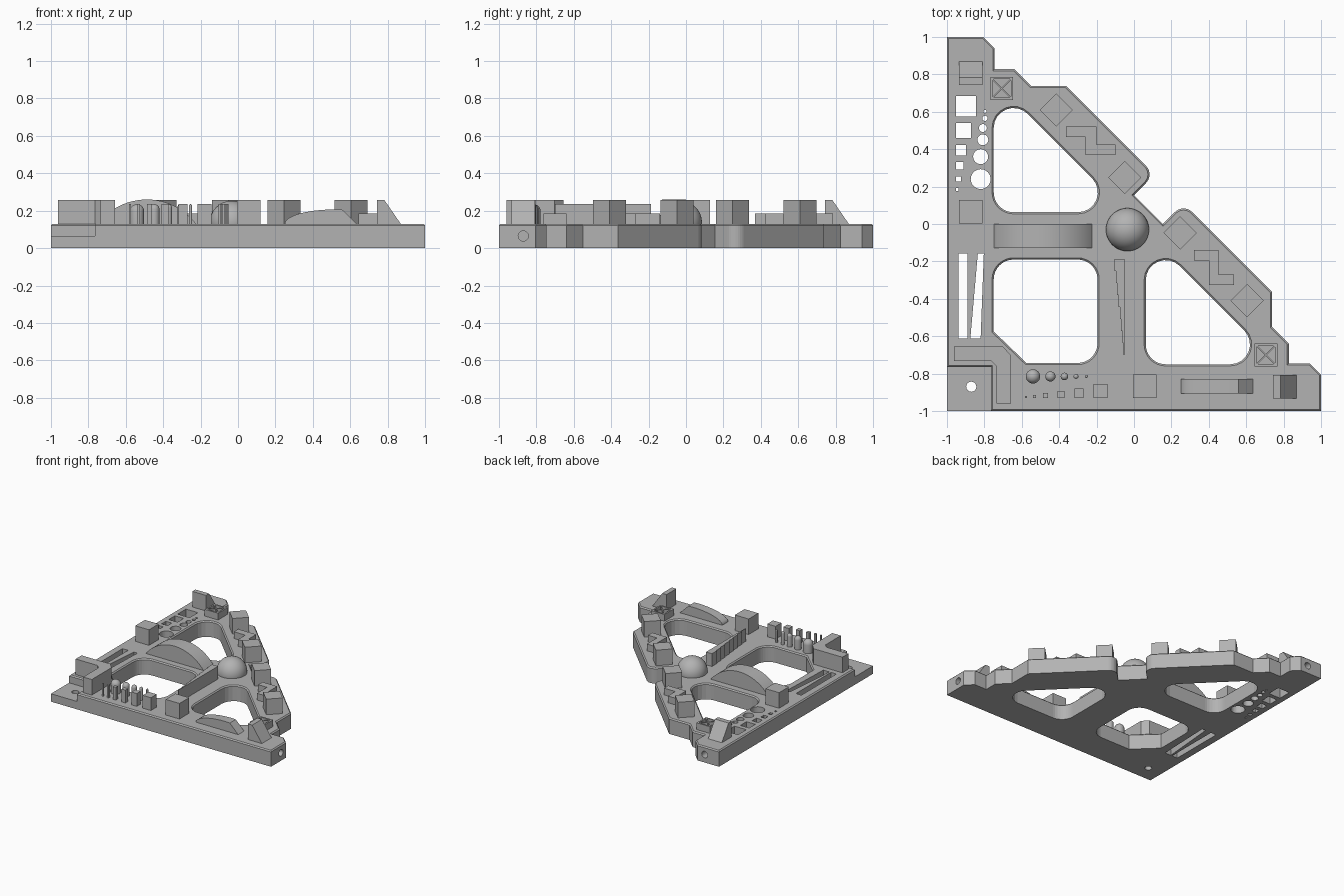
import bpy, bmesh, math
from mathutils import Vector, Matrix

if "Cube" in bpy.data.objects:
    bpy.data.objects.remove(bpy.data.objects["Cube"])

TOP, HIGH, PIN, LOW = 0.13, 0.258, 0.235, 0.185   # plate top and feature heights

grey = bpy.data.materials.new("warm grey plastic")
grey.use_nodes = True
COLOUR = (0.45, 0.45, 0.45, 1)
grey.diffuse_color = COLOUR
grey.node_tree.nodes["Principled BSDF"].inputs["Base Color"].default_value = COLOUR


def finish(name, bm, smooth=False):
    bmesh.ops.recalc_face_normals(bm, faces=bm.faces)
    mesh = bpy.data.meshes.new(name)
    bm.to_mesh(mesh)
    bm.free()
    mesh.materials.append(grey)
    obj = bpy.data.objects.new(name, mesh)
    bpy.context.collection.objects.link(obj)
    if smooth:
        bpy.ops.object.select_all(action="DESELECT")
        obj.select_set(True)
        bpy.context.view_layer.objects.active = obj
        bpy.ops.object.shade_smooth_by_angle(angle=math.radians(35))
    return obj


def add_prism(bm, pts, lo, hi, axis="z"):
    place = {"z": lambda u, v, w: (u, v, w), "y": lambda u, v, w: (u, w, v),
             "x": lambda u, v, w: (w, u, v)}[axis]
    a, b = [[bm.verts.new(place(u, v, w)) for u, v in pts] for w in (lo, hi)]
    bm.faces.new(a)
    bm.faces.new(b[::-1])
    for i in range(len(pts)):
        bm.faces.new((a[i - 1], a[i], b[i], b[i - 1]))


def prism(name, pts, lo, hi, axis="z", smooth=False):
    bm = bmesh.new()
    add_prism(bm, pts, lo, hi, axis)
    return finish(name, bm, smooth)


def rect(x, y, w, d, turn=0):
    m = Matrix.Rotation(turn, 2)
    return [tuple(Vector((x, y)) + m @ Vector((sx * w / 2, sy * d / 2)))
            for sx, sy in ((-1, -1), (1, -1), (1, 1), (-1, 1))]


def circle(x, y, r, n=32):
    return [(x + r * math.cos(2 * math.pi * i / n), y + r * math.sin(2 * math.pi * i / n))
            for i in range(n)]


def rounded(corners, steps=8):
    """Fillet a polygon of (x, y, radius) corners."""
    out = []
    for i, (x, y, r) in enumerate(corners):
        p = Vector((x, y))
        if not r:
            out.append((x, y))
            continue
        a = (Vector(corners[i - 1][:2]) - p).normalized()
        b = (Vector(corners[(i + 1) % len(corners)][:2]) - p).normalized()
        half = a.angle(b) / 2
        c = p + (a + b).normalized() * r / math.sin(half)
        s, e = p + a * r / math.tan(half) - c, p + b * r / math.tan(half) - c
        out += [tuple(c + s.normalized().slerp(e.normalized(), k / steps) * r)
                for k in range(steps + 1)]
    return out


def swap(pts):
    return [(p[1], p[0], *p[2:]) for p in pts]


def cut(obj, cutter):
    """Boolean the cutter out of the object and bake the result."""
    mod = obj.modifiers.new("cut", "BOOLEAN")
    mod.operation, mod.solver, mod.object = "DIFFERENCE", "EXACT", cutter
    bm = bmesh.new()
    bm.from_object(obj, bpy.context.evaluated_depsgraph_get())
    obj.modifiers.clear()
    bpy.data.objects.remove(cutter)
    return bm


# Plate outline, mirrored across the diagonal
half = [(1, -1, 0), (1, -0.805, 0), (0.94, -0.745, 0), (0.828, -0.745, 0), (0.828, -0.64, 0),
        (0.738, -0.55, 0), (0.738, -0.363, 0), (0.265, 0.11, 0.065), (0.155, 0, 0)]
plate = prism("base_plate", rounded([(-1, -1, 0)] + half + swap(half[::-1])), 0, TOP)

# Three big windows and the low corner step
R = 0.106
triangle = [(-0.75, 0.063, R), (-0.043, 0.063, R), (-0.75, 0.77, R)]
square = [(-0.75, -0.575, 0), (-0.575, -0.743, 0), (-0.195, -0.743, R),
          (-0.195, -0.19, R), (-0.75, -0.19, R)]
bm = bmesh.new()
for shape in (triangle, swap(triangle), square):
    add_prism(bm, rounded(shape), -0.1, 0.3)
add_prism(bm, rect(-0.965, -0.965, 0.4, 0.4), TOP / 2, 0.3)
bm = cut(plate, finish("window_cutter", bm))

# Fine chamfer along the upper rim
rim = [e for e in bm.edges if all(v.co.z > TOP - 0.001 for v in e.verts)
       and len(e.link_faces) == 2 and e.calc_face_angle() > 0.5]
bmesh.ops.bevel(bm, geom=rim, offset=0.009, segments=1, affect="EDGES")
bm.to_mesh(plate.data)
bm.free()

# Small test holes, slots and fixing holes
bm = bmesh.new()
for y, s in ((0.63, 0.108), (0.5, 0.08), (0.395, 0.055), (0.312, 0.04), (0.24, 0.028), (0.185, 0.015)):
    add_prism(bm, rect(-0.952 + s / 2, y, s, s), -0.1, 0.3)
for x, y, r in ((-0.82, 0.24, 0.053), (-0.82, 0.36, 0.04), (-0.808, 0.45, 0.029),
                (-0.808, 0.513, 0.021), (-0.797, 0.565, 0.014), (-0.797, 0.602, 0.008)):
    add_prism(bm, circle(x, y, r), -0.1, 0.3)
add_prism(bm, rect(-0.914, -0.385, 0.05, 0.455), -0.1, 0.3)
add_prism(bm, [(-0.835, -0.158), (-0.803, -0.158), (-0.82, -0.612), (-0.875, -0.612)], -0.1, 0.3)
add_prism(bm, circle(-0.87, -0.87, 0.027), -0.1, 0.3)
add_prism(bm, circle(-0.87, TOP / 2, 0.027), 0.86, 1.1, "y")
add_prism(bm, circle(-0.87, TOP / 2, 0.027), 0.86, 1.1, "x")
bm = cut(plate, finish("hole_cutter", bm))
bm.to_mesh(plate.data)
bm.free()

# Cubes and wedges on both legs
B = TOP - 0.004
wedge = [(0.742, B), (0.742, HIGH), (0.782, HIGH), (0.87, TOP), (0.87, B)]
prism("front_wedge", wedge, -0.933, -0.807, "y")
prism("side_wedge", wedge, -0.935, -0.81, "x")
prism("front_cube", rect(0.057, -0.868, 0.125, 0.125), B, HIGH)
prism("side_cube", rect(-0.873, 0.065, 0.125, 0.125), B, HIGH)

# Turned cubes and zigzags along the diagonal edge
for i, (x, y) in enumerate(((-0.416, 0.61), (-0.05, 0.248), (0.246, -0.048), (0.605, -0.41))):
    prism(f"diagonal_cube_{i + 1}", rect(x, y, 0.125, 0.125, math.pi / 4), B, HIGH)
prism("upper_zigzag", [(-0.363, 0.522), (-0.2, 0.522), (-0.2, 0.425), (-0.098, 0.425),
                       (-0.098, 0.37), (-0.26, 0.37), (-0.26, 0.465), (-0.363, 0.465)], B, LOW)
prism("lower_zigzag", [(0.32, -0.138), (0.453, -0.138), (0.453, -0.27), (0.535, -0.27),
                       (0.535, -0.325), (0.4, -0.325), (0.4, -0.195), (0.32, -0.195)], B, LOW)

# Open crates with a thin cross inside
for name, x, y in (("upper", -0.707, 0.725), ("lower", 0.705, -0.7)):
    bm = bmesh.new()
    for s in (-1, 1):
        add_prism(bm, rect(x + s * 0.055, y, 0.012, 0.122), B, LOW)
        add_prism(bm, rect(x, y + s * 0.055, 0.122, 0.012), B, LOW)
        add_prism(bm, rect(x, y, 0.15, 0.008, s * math.pi / 4), B, LOW)
    finish(f"{name}_cross_crate", bm)

# Arches and the centre dome
big_r, mid, sag = 0.33, -0.487, 0.13
span = math.asin(0.2625 / big_r)
arc = [(mid + big_r * math.sin(t), TOP + sag - big_r + big_r * math.cos(t))
       for t in (span * (k / 12 - 1) for k in range(25))]
prism("large_arch", [(-0.75, B)] + arc + [(-0.225, B)], -0.128, 0, "y", True)
rise = [(0.25 + 0.27 * (1 - math.cos(t)), TOP + 0.077 * math.sin(t))
        for t in (math.pi / 2 * k / 12 for k in range(13))]
prism("small_arch", [(0.25, B)] + rise + [(0.56, 0.205), (0.635, TOP), (0.635, B)],
      -0.905, -0.828, "y", True)
bm = bmesh.new()
bmesh.ops.create_uvsphere(bm, u_segments=48, v_segments=24, radius=0.115,
                          matrix=Matrix.Translation((-0.035, -0.03, 0.138)))
finish("centre_dome", bm, True)

# Corner wall with a chamfered elbow
prism("corner_wall", [(-0.963, -0.732), (-0.765, -0.732), (-0.735, -0.762), (-0.735, -0.96),
                      (-0.657, -0.96), (-0.657, -0.702), (-0.702, -0.655), (-0.963, -0.655)], B, HIGH)

# Stepped thin fin
STEPS = 8
fin = [(-0.05, -0.70), (-0.05, -0.188)]
for k in range(STEPS):
    x = -0.104 + 0.049 * k / (STEPS - 1)
    fin += [(x, -0.188 - 0.512 * k / STEPS), (x, -0.188 - 0.512 * (k + 1) / STEPS)]
prism("thin_fin", fin, B, PIN)

# Square pins and round-topped pins of shrinking size
for i, (x, s) in enumerate(((-0.178, 0.075), (-0.294, 0.05), (-0.39, 0.036),
                            (-0.473, 0.026), (-0.532, 0.016), (-0.578, 0.01))):
    prism(f"square_pin_{i + 1}", rect(x, -0.93 + s / 2, s, s), B, PIN)
for i, (x, r) in enumerate(((-0.54, 0.038), (-0.447, 0.027), (-0.372, 0.02),
                            (-0.31, 0.013), (-0.254, 0.008))):
    bm = bmesh.new()
    bmesh.ops.create_uvsphere(bm, u_segments=24, v_segments=12, radius=r,
                              matrix=Matrix.Translation((x, -0.815, PIN - r)))
    for v in bm.verts:
        if v.co.z < PIN - r - 0.0001:
            v.co.z = B
            v.co.xy = Vector((x, -0.815)) + (v.co.xy - Vector((x, -0.815))).normalized() * r \
                if (v.co.xy - Vector((x, -0.815))).length > 0.0005 else (x, -0.815)
    finish(f"round_pin_{i + 1}", bm, True)
